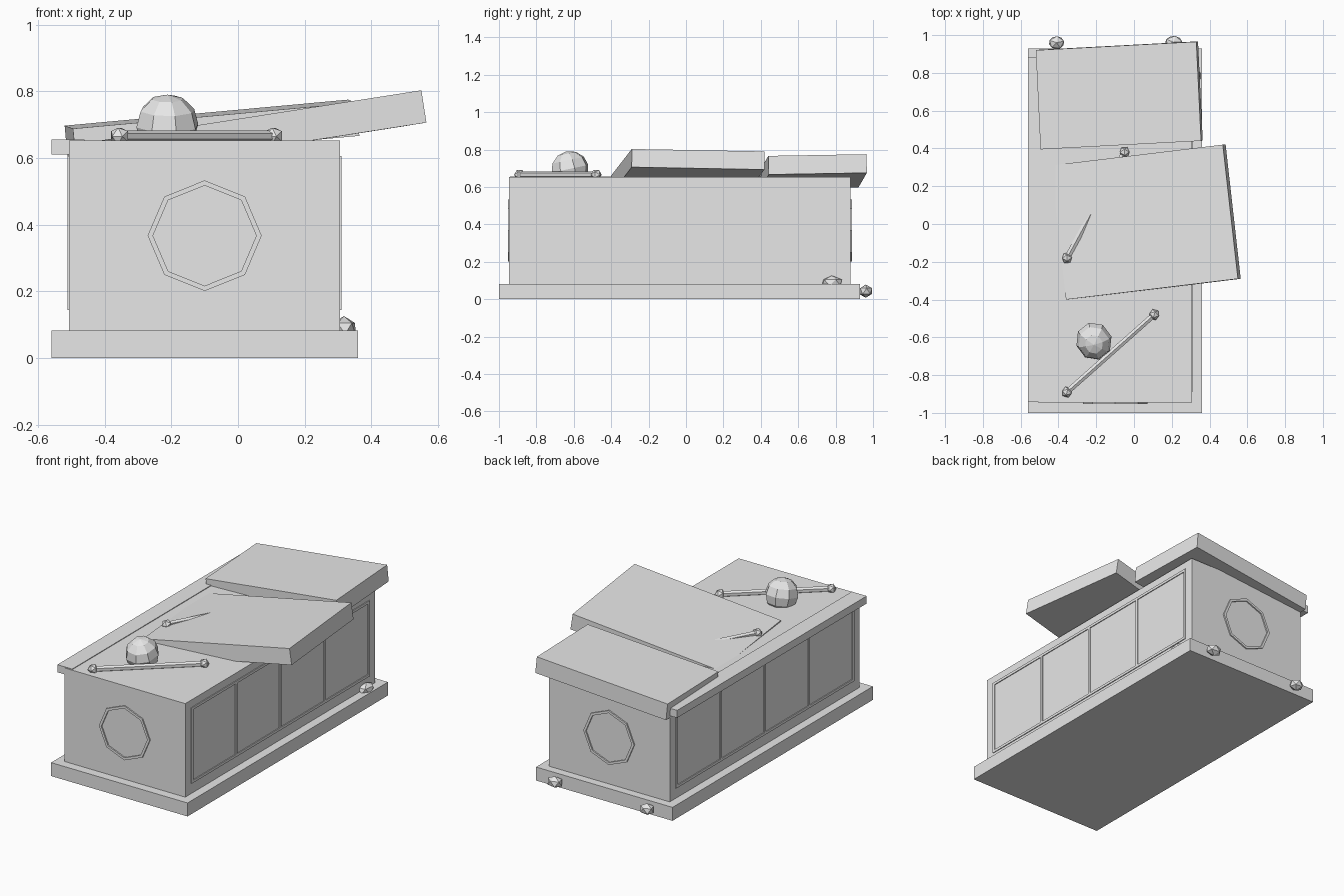
import bpy, bmesh, math, random
from mathutils import Vector, Matrix

if "Cube" in bpy.data.objects:
    bpy.data.objects.remove(bpy.data.objects["Cube"])

random.seed(4)
stone = bpy.data.materials.new("grey_stone")
stone.diffuse_color = (0.8, 0.8, 0.8, 1)
stone.use_nodes = True
stone.node_tree.nodes["Principled BSDF"].inputs["Base Color"].default_value = stone.diffuse_color


def finish(bm, name):
    bmesh.ops.recalc_face_normals(bm, faces=bm.faces[:])
    me = bpy.data.meshes.new(name)
    bm.to_mesh(me)
    bm.free()
    me.materials.append(stone)
    ob = bpy.data.objects.new(name, me)
    bpy.context.collection.objects.link(ob)
    return ob


def add_box(bm, lo, hi):
    lo, hi = Vector(lo), Vector(hi)
    s = hi - lo
    m = Matrix.Translation((lo + hi) / 2) @ Matrix.Diagonal((s.x, s.y, s.z, 1))
    bmesh.ops.create_cube(bm, size=1, matrix=m)


def box(name, lo, hi):
    bm = bmesh.new()
    add_box(bm, lo, hi)
    return finish(bm, name)


def slab(name, top, thick):
    """Tilted slab from four top corners, extruded down its normal."""
    bm = bmesh.new()
    f = bm.faces.new([bm.verts.new(p) for p in top])
    f.normal_update()
    down = -f.normal * thick
    r = bmesh.ops.extrude_face_region(bm, geom=[f], use_keep_orig=True)
    verts = [g for g in r["geom"] if isinstance(g, bmesh.types.BMVert)]
    bmesh.ops.translate(bm, verts=verts, vec=down)
    return finish(bm, name)


# plinth, chest and the raised rim along the left edge
box("plinth", (-0.56, -1.0, 0), (0.36, 0.93, 0.082))
box("chest", (-0.507, -0.945, 0.07), (0.306, 0.88, 0.652))
box("left_rim", (-0.56, -0.94, 0.61), (-0.46, 0.885, 0.656))

# raised panel frames on both long sides
for name, x0, x1 in (("right_frame", 0.30, 0.311), ("left_frame", -0.512, -0.50)):
    bm = bmesh.new()
    for i in range(5):
        y = -0.882 + i * 0.425
        add_box(bm, (x0, y - 0.008, 0.145), (x1, y + 0.008, 0.605))
    for z in (0.152, 0.598):
        add_box(bm, (x0, -0.89, z - 0.008), (x1, 0.826, z + 0.008))
    finish(bm, name)

# octagonal ring mouldings on both ends
for name, y0, y1 in (("front_octagon", -0.953, -0.94), ("back_octagon", 0.875, 0.888)):
    bm = bmesh.new()
    rings = []
    for r, y in ((0.171, y0), (0.171, y1), (0.155, y1), (0.155, y0)):
        rings.append([bm.verts.new((-0.1 + r * math.cos(k * math.pi / 4), y,
                                    0.367 + r * 0.97 * math.sin(k * math.pi / 4)))
                      for k in range(8)])
    for j in range(4):
        a, b = rings[j], rings[(j + 1) % 4]
        for k in range(8):
            n = (k + 1) % 8
            bm.faces.new((a[k], a[n], b[n], b[k]))
    finish(bm, name)

# broken lid in two tilted pieces
slab("lid_front_piece", [(-0.36, -0.40, 0.661), (0.55, -0.29, 0.803),
                         (0.47, 0.42, 0.790), (-0.44, 0.31, 0.648)], 0.098)
slab("lid_back_piece", [(-0.495, 0.395, 0.688), (0.355, 0.44, 0.766),
                        (0.33, 0.965, 0.775), (-0.52, 0.92, 0.697)], 0.1)


# bones: thin shaft with a faceted knob at each end
def bone(name, p, q):
    p, q = Vector(p), Vector(q)
    bm = bmesh.new()
    rot = (q - p).to_track_quat('Z', 'Y').to_matrix().to_4x4()
    m = Matrix.Translation((p + q) / 2) @ rot
    bmesh.ops.create_cone(bm, cap_ends=True, segments=6, radius1=0.017,
                          radius2=0.017, depth=(q - p).length, matrix=m)
    for e in (p, q):
        bmesh.ops.create_icosphere(bm, subdivisions=1, radius=0.03,
                                   matrix=Matrix.Translation(e) @ rot)
    finish(bm, name)


bone("bone_front", (-0.355, -0.89, 0.665), (0.107, -0.48, 0.665))
bone("bone_under_lid", (-0.355, -0.18, 0.665), (-0.05, 0.38, 0.665))

# skull: low-poly ball resting on the chest
bm = bmesh.new()
m = (Matrix.Translation((-0.212, -0.62, 0.697)) @ Matrix.Rotation(math.radians(12), 4, 'X')
     @ Matrix.Rotation(math.radians(15), 4, 'Z') @ Matrix.Diagonal((0.96, 1.03, 0.95, 1)))
bmesh.ops.create_uvsphere(bm, u_segments=8, v_segments=6, radius=0.1, matrix=m)
finish(bm, "skull")

# rubble stones around the back
for i, (c, s) in enumerate((((-0.41, 0.96, 0.043), (0.045, 0.038, 0.035)),
                            ((0.21, 0.962, 0.043), (0.05, 0.038, 0.035)),
                            ((0.318, 0.78, 0.088), (0.04, 0.06, 0.038)))):
    bm = bmesh.new()
    m = (Matrix.Translation(c) @ Matrix.Diagonal((*s, 1))
         @ Matrix.Rotation(random.uniform(0, 1), 4, 'Z'))
    bmesh.ops.create_icosphere(bm, subdivisions=1, radius=1, matrix=m)
    finish(bm, f"rubble_{i + 1}")
